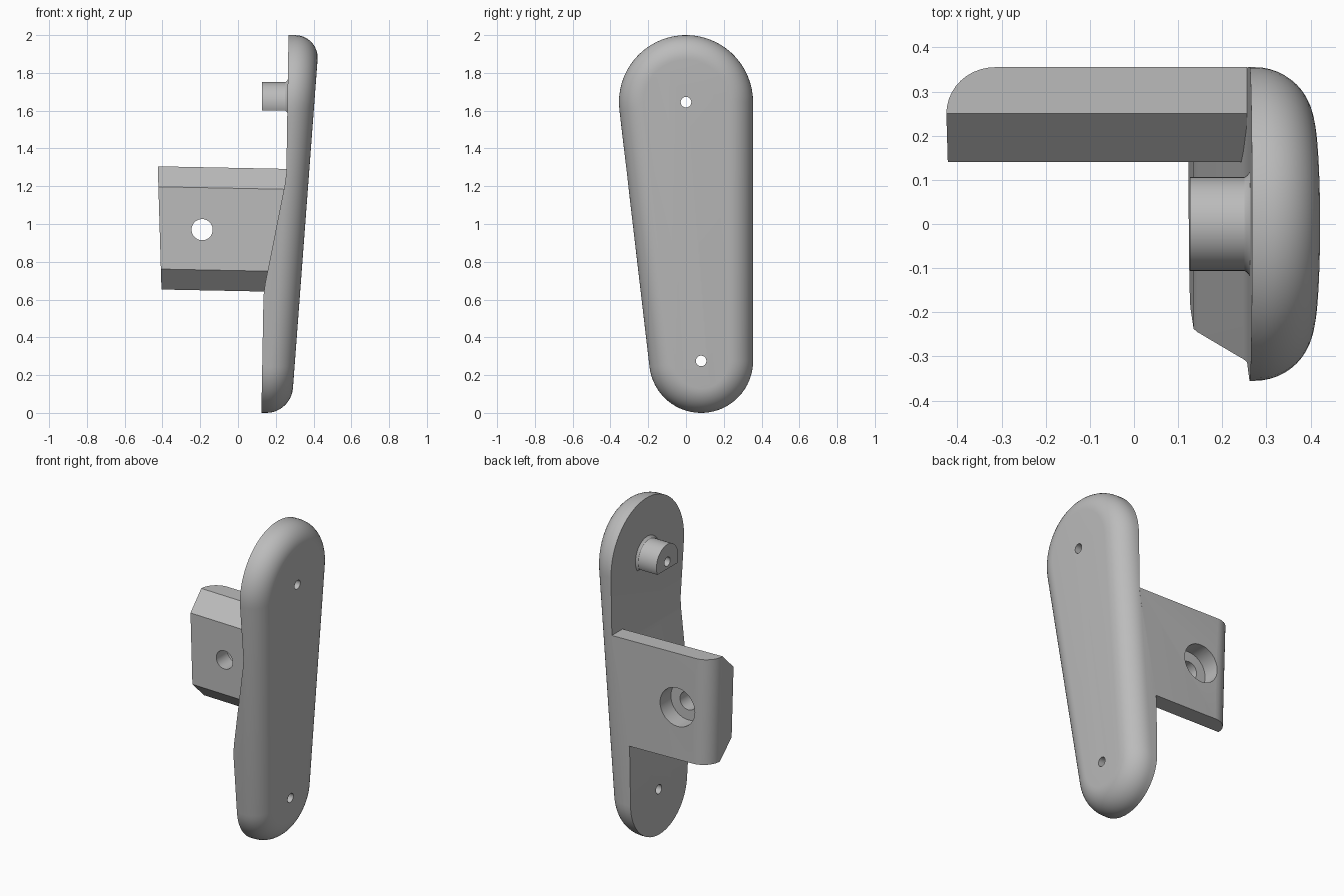
import bpy, bmesh
from math import sin, cos, pi, asin, radians

cube = bpy.data.objects.get("Cube")
if cube:
    bpy.data.objects.remove(cube)

grey = bpy.data.materials.new("plain grey")
grey.use_nodes = True
colour = (0.5, 0.5, 0.5, 1)
grey.diffuse_color = colour
grey.node_tree.nodes["Principled BSDF"].inputs["Base Color"].default_value = colour


def loft(name, rings):
    """Skin equal-length rings of points and cap both ends."""
    bm = bmesh.new()
    loops = [[bm.verts.new(p) for p in ring] for ring in rings]
    n = len(loops[0])
    for a, b in zip(loops, loops[1:]):
        for i in range(n):
            j = (i + 1) % n
            bm.faces.new((a[i], a[j], b[j], b[i]))
    bm.faces.new(loops[0])
    bm.faces.new(loops[-1])
    bmesh.ops.recalc_face_normals(bm, faces=bm.faces)
    mesh = bpy.data.meshes.new(name)
    bm.to_mesh(mesh)
    bm.free()
    mesh.materials.append(grey)
    obj = bpy.data.objects.new(name, mesh)
    bpy.context.collection.objects.link(obj)
    return obj


def activate(obj):
    bpy.ops.object.select_all(action='DESELECT')
    obj.select_set(True)
    bpy.context.view_layer.objects.active = obj


def cut(obj, cutter):
    """Subtract the cutter and discard it."""
    activate(obj)
    mod = obj.modifiers.new("cut", 'BOOLEAN')
    mod.operation = 'DIFFERENCE'
    mod.solver = 'EXACT'
    mod.object = cutter
    bpy.ops.object.modifier_apply(modifier=mod.name)
    bpy.data.objects.remove(cutter)


def circle(a, b, r, n=40):
    return [(a + r * cos(2 * pi * i / n), b + r * sin(2 * pi * i / n)) for i in range(n)]


def rod_x(y, z, r):
    ring = circle(y, z, r)
    return loft("bore", [[(x, *p) for p in ring] for x in (-1, 1)])


def rod_y(x, z, r, y0, y1):
    ring = circle(x, z, r)
    return loft("bore", [[(a, y, b) for a, b in ring] for y in (y0, y1)])


# Stepped inner face of the plate, as (x, z)
STEP = [(0.122, -0.1), (0.135, 0.62), (0.143, 0.68), (0.248, 1.21),
        (0.256, 1.27), (0.269, 2.1)]


def step_prism(side):
    prof = STEP + [(side, 2.1), (side, -0.1)]
    return loft("step_cutter", [[(x, y, z) for x, z in prof] for y in (-0.6, 0.6)])


# Plate: tapered outline around two end circles, with a rounded outer rim
TOP = (0.0, 1.645, 0.355)
LOW = (0.08, 0.275, 0.275)


def outline(inset):
    lean = 2 * asin(LOW[0] / (TOP[1] - LOW[1]))  # left flank angle
    pts = []
    for (y, z, r), start, end in ((TOP, 0, pi + lean), (LOW, pi + lean, 2 * pi)):
        for i in range(33):
            t = start + (end - start) * i / 32
            pts.append((y + (r - inset) * cos(t), z + (r - inset) * sin(t)))
    return pts


RIM = 0.13
rings = [[(-0.1, y, z) for y, z in outline(0)]]
for k in range(13):
    t = pi / 2 * k / 12
    rings.append([(0.281 + 0.075 * z - RIM * (1 - sin(t)), y, z)
                  for y, z in outline(RIM * (1 - cos(t)))])
plate = loft("plate", rings)
cut(plate, step_prism(-0.5))
for y, z, _ in (TOP, LOW):
    cut(plate, rod_x(y, z, 0.028))


# Peg: round boss with a flat underside and a flared foot
def peg_ring(x, grow):
    r, drop = 0.106 + grow, 0.045 + grow
    a = asin(drop / r)
    angles = [-a + (pi + 2 * a) * i / 40 for i in range(41)]
    return [(x, r * cos(t), TOP[1] + r * sin(t)) for t in angles]


peg = loft("peg", [peg_ring(0.127, 0), peg_ring(0.25, 0),
                   peg_ring(0.256, 0.004), peg_ring(0.264, 0.014), peg_ring(0.28, 0.014)])
cut(peg, rod_x(TOP[0], TOP[1], 0.028))

# Bracket: arm with chamfered front edges and a rounded rear corner
FRONT, MID, BACK = 0.14, 0.25, 0.355
plan = [(0.5, FRONT), (-0.415, FRONT), (-0.415, MID)]
plan += [(-0.305 - 0.11 * cos(t), MID + 0.105 * sin(t))
         for t in [radians(9 * i) for i in range(1, 11)]] + [(0.5, BACK)]
bracket = loft("bracket", [[(x, y, z) for x, y in plan] for z in (0.645, 1.297)])
for edge, s in ((1.297, 1), (0.645, -1)):
    wedge = [(FRONT - 0.01, edge - s * 0.118), (MID + 0.01, edge + s * 0.01),
             (FRONT - 0.01, edge + s * 0.01)]
    cut(bracket, loft("chamfer", [[(x, y, z) for y, z in wedge] for x in (-1, 1)]))
for v in bracket.data.vertices:
    x, _, z = v.co
    v.co.x -= 0.03 * (z - 0.97)
    v.co.z -= 0.02 * x
cut(bracket, step_prism(0.9))
cut(bracket, rod_y(-0.19, 0.97, 0.056, 0, 0.6))
cut(bracket, rod_y(-0.19, 0.97, 0.118, 0.25, 0.6))

for obj in (plate, peg, bracket):
    activate(obj)
    bpy.ops.object.shade_smooth_by_angle(angle=radians(28))
